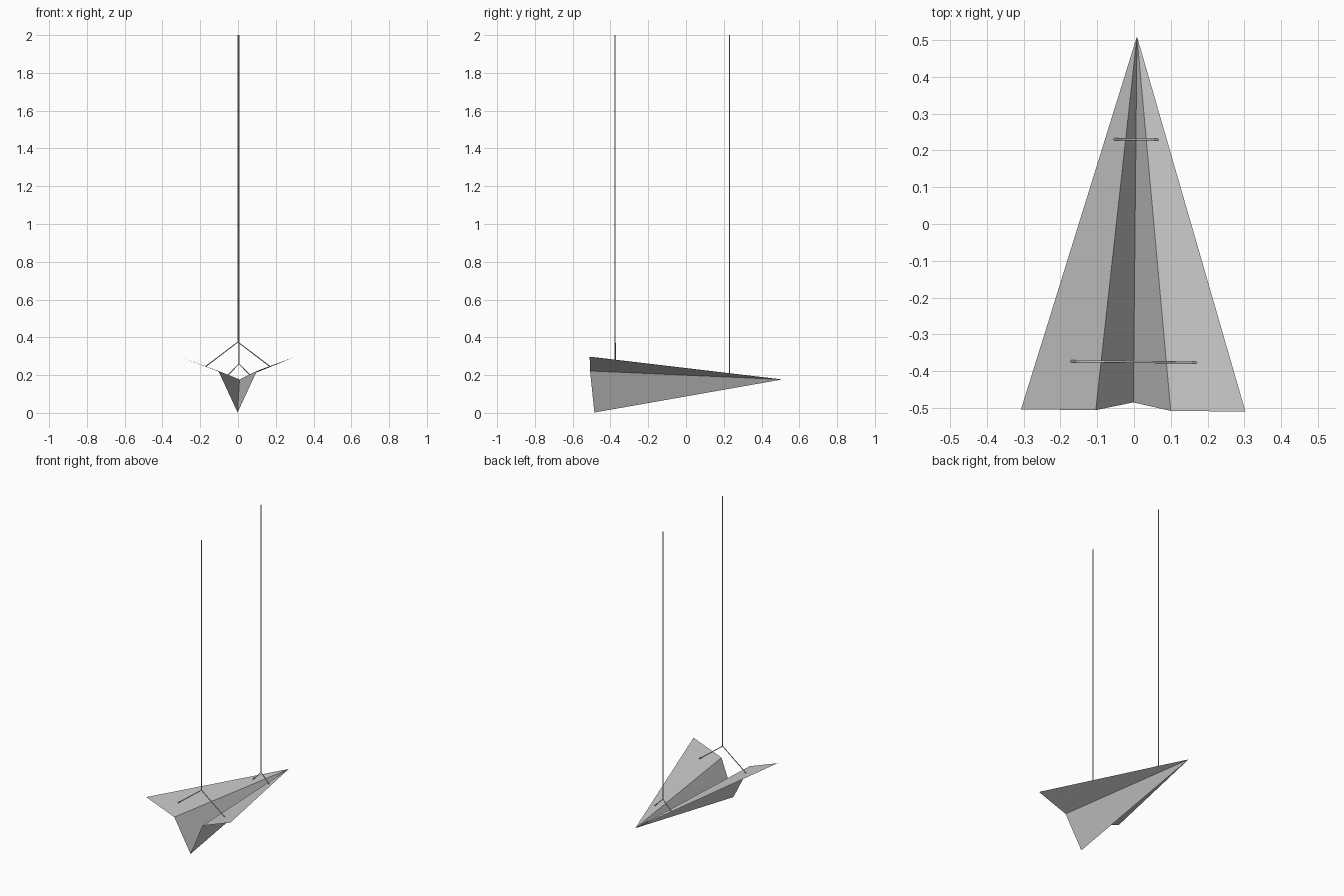
import bpy
from mathutils import Matrix

if "Cube" in bpy.data.objects:
    bpy.data.objects.remove(bpy.data.objects["Cube"])

# slight yaw of the whole hanging plane
TURN = Matrix.Translation((0.003, 0, 0)) @ Matrix.Rotation(-0.01, 4, 'Z')


def sheet(name, verts, faces):
    mesh = bpy.data.meshes.new(name)
    mesh.from_pydata(verts, [], faces)
    mesh.transform(TURN)
    obj = bpy.data.objects.new(name, mesh)
    bpy.context.collection.objects.link(obj)
    return obj


def cord(name, paths, radius=0.003):
    curve = bpy.data.curves.new(name, 'CURVE')
    curve.dimensions = '3D'
    curve.bevel_depth = radius
    curve.bevel_resolution = 2
    curve.use_fill_caps = True
    for path in paths:
        spline = curve.splines.new('POLY')
        spline.points.add(len(path) - 1)
        for point, co in zip(spline.points, path):
            point.co = (*co, 1)
    curve.transform(TURN)
    obj = bpy.data.objects.new(name, curve)
    bpy.context.collection.objects.link(obj)
    return obj


# folded paper: wing, keel side, keel side, wing, all meeting at the nose
nose = (0, 0.51, 0.177)
rear = [(-0.305, -0.507, 0.297), (-0.102, -0.507, 0.222), (0, -0.485, 0.002),
        (0.102, -0.507, 0.222), (0.305, -0.507, 0.297)]
sheet("paper_plane", [nose] + rear, [(0, i, i + 1) for i in range(1, 5)])

# hanging strings, each forking to both wings
for name, y, fork_z, half, wing_z in (("rear_string", -0.375, 0.375, 0.17, 0.246),
                                      ("front_string", 0.23, 0.26, 0.06, 0.199)):
    fork = (0, y, fork_z)
    cord(name, [[(0, y, 2.0), fork]])
    cord(name + "_fork", [[(-half, y, wing_z), fork, (half, y, wing_z)]])
